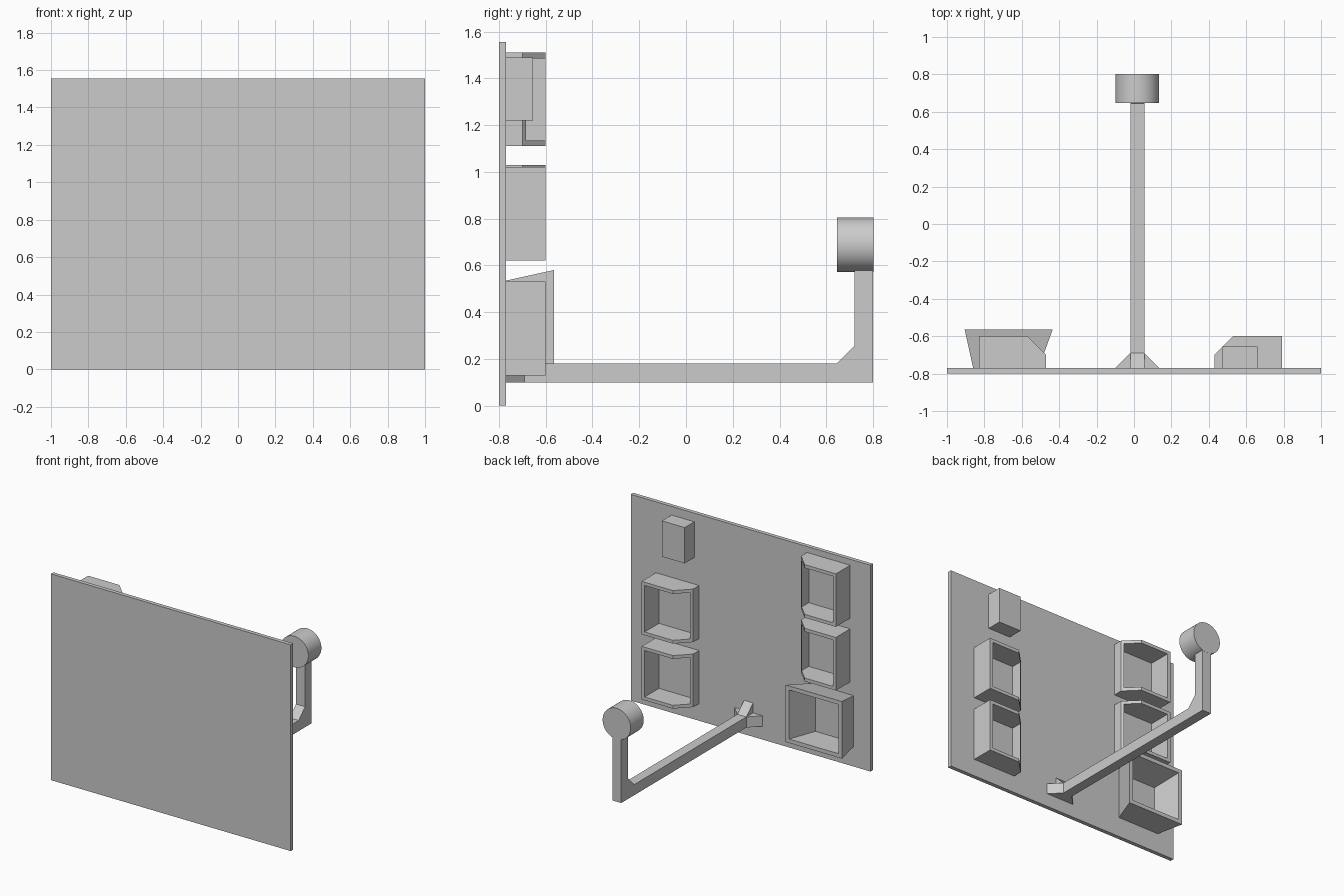
import bpy
import bmesh
from mathutils import Vector

old = bpy.data.objects.get("Cube")
if old:
    bpy.data.objects.remove(old, do_unlink=True)

grey = bpy.data.materials.new("plain grey")
grey.use_nodes = True
grey.diffuse_color = (0.6, 0.6, 0.6, 1)
grey.node_tree.nodes["Principled BSDF"].inputs["Base Color"].default_value = (0.6, 0.6, 0.6, 1)

BOARD = -0.77                  # back surface of the board
ARM_X = (-0.02, 0.055)         # sides of the arm
ARM_MID = sum(ARM_X) / 2


def finish(name, bm):
    bmesh.ops.recalc_face_normals(bm, faces=bm.faces)
    mesh = bpy.data.meshes.new(name)
    bm.to_mesh(mesh)
    bm.free()
    mesh.materials.append(grey)
    obj = bpy.data.objects.new(name, mesh)
    bpy.context.collection.objects.link(obj)
    return obj


def prism(name, points, push):
    """Extrude a closed profile along a vector."""
    bm = bmesh.new()
    face = bm.faces.new([bm.verts.new(p) for p in points])
    new = bmesh.ops.extrude_face_region(bm, geom=[face])["geom"]
    verts = [v for v in new if isinstance(v, bmesh.types.BMVert)]
    bmesh.ops.translate(bm, verts=verts, vec=Vector(push))
    return finish(name, bm)


def box(name, x, y, z):
    base = [(x[0], y[0], z[0]), (x[1], y[0], z[0]), (x[1], y[1], z[0]), (x[0], y[1], z[0])]
    return prism(name, base, (0, 0, z[1] - z[0]))


def tray(name, side, inner, z):
    """Open tray with its front corner cut off towards the middle."""
    width, height, wall = 0.36, 0.40, 0.025
    profile = [(0, BOARD), (0, -0.70), (0.10, -0.60), (width, -0.60), (width, BOARD)]
    body = prism(name, [(side * (inner + x), y, z) for x, y in profile], (0, 0, height))
    cutter = box(name + "_cutter",
                 sorted((side * (inner + 0.015), side * (inner + width - wall))),
                 (-0.9, -0.5), (z + wall, z + height - wall))
    cutter.hide_render = True
    cut = body.modifiers.new("opening", "BOOLEAN")
    cut.operation = "DIFFERENCE"
    cut.solver = "EXACT"
    cut.object = cutter
    bpy.context.view_layer.objects.active = body
    bpy.ops.object.modifier_apply(modifier=cut.name)
    bpy.data.objects.remove(cutter, do_unlink=True)


def flared_bin(name, back, front, wall):
    """Open bin; back and front are (x0, x1, z0, z1, y)."""
    bm = bmesh.new()
    loops = []
    for (x0, x1, z0, z1, y), t in ((back, 0), (front, 0), (front, wall), (back, wall)):
        loops.append([bm.verts.new(p) for p in (
            (x0 + t, y, z0 + t), (x1 - t, y, z0 + t), (x1 - t, y, z1 - t), (x0 + t, y, z1 - t))])
    for i, a in enumerate(loops):
        b = loops[(i + 1) % 4]
        for j in range(4):
            k = (j + 1) % 4
            bm.faces.new((a[j], a[k], b[k], b[j]))
    return finish(name, bm)


# Board and the parts fixed to its back
box("board", (-1, 1), (-0.80, BOARD), (0, 1.555))
box("small_box", (0.47, 0.66), (BOARD, -0.655), (1.22, 1.49))
tray("left_lower_tray", 1, 0.43, 0.13)
tray("left_upper_tray", 1, 0.43, 0.62)
tray("right_lower_tray", -1, 0.47, 0.63)
tray("right_upper_tray", -1, 0.47, 1.11)
flared_bin("flared_bin", (-0.86, -0.51, 0.15, 0.535, BOARD),
           (-0.905, -0.435, 0.15, 0.58, -0.565), 0.03)

# Arm with its post and sloped braces
arm = [(BOARD, 0.10), (0.80, 0.10), (0.80, 0.62), (0.72, 0.62),
       (0.72, 0.255), (0.645, 0.18), (-0.69, 0.18), (BOARD, 0.255)]
prism("arm", [(ARM_X[0], y, z) for y, z in arm], (ARM_X[1] - ARM_X[0], 0, 0))

# Side braces at the foot of the arm
for side, x, label in ((-1, ARM_X[0], "right"), (1, ARM_X[1], "left")):
    prism(label + "_brace", [(x, BOARD, 0.10), (x + side * 0.08, BOARD, 0.10), (x, -0.69, 0.10)],
          (0, 0, 0.08))

# Round head on the post
bpy.ops.mesh.primitive_cylinder_add(vertices=64, radius=0.117, depth=0.155,
                                    location=(ARM_MID, 0.7235, 0.688), rotation=(1.570796, 0, 0))
head = bpy.context.object
head.name = "round_head"
head.data.materials.append(grey)
bpy.ops.object.shade_smooth_by_angle()
